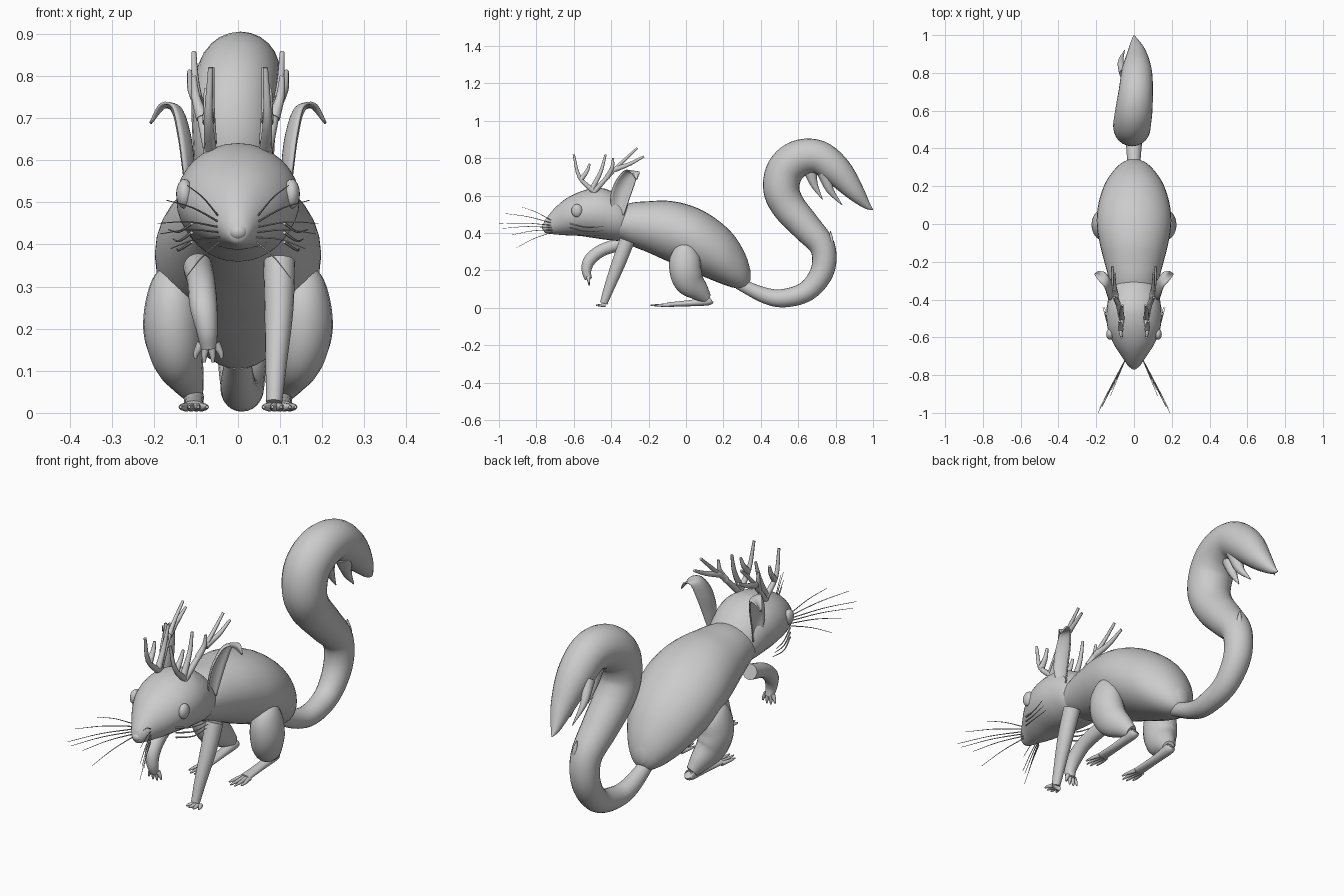
import bpy
import bmesh
from math import cos, sin, pi, radians
from mathutils import Vector

cube = bpy.data.objects.get("Cube")
if cube:
    bpy.data.objects.remove(cube, do_unlink=True)

grey = bpy.data.materials.new("plain_grey")
grey.use_nodes = True
grey.diffuse_color = (0.6, 0.6, 0.6, 1)
grey.node_tree.nodes["Principled BSDF"].inputs["Base Color"].default_value = grey.diffuse_color
parts = []


def finish(name, bm):
    """Turn a bmesh into a named object with the shared material."""
    bmesh.ops.recalc_face_normals(bm, faces=bm.faces)
    mesh = bpy.data.meshes.new(name)
    bm.to_mesh(mesh)
    bm.free()
    mesh.materials.append(grey)
    obj = bpy.data.objects.new(name, mesh)
    bpy.context.collection.objects.link(obj)
    parts.append(obj)
    return obj


def smooth_path(stations, steps):
    """Catmull-Rom interpolation of stations of any dimension."""
    p = [Vector(s) for s in stations]
    p = [p[0] * 2 - p[1]] + p + [p[-1] * 2 - p[-2]]
    out = []
    for a, b, c, d in zip(p, p[1:], p[2:], p[3:]):
        for k in range(steps):
            t = k / steps
            out.append((b * 2 + (c - a) * t + (a * 2 - b * 5 + c * 4 - d) * t ** 2
                        + (b * 3 - a - c * 3 + d) * t ** 3) / 2)
    return out + [p[-2]]


def skin(name, rings, closed):
    """Join rows of points with quads; closed rows also get end caps."""
    bm = bmesh.new()
    rows = [[bm.verts.new(v) for v in ring] for ring in rings]
    n = len(rows[0])
    for lower, upper in zip(rows, rows[1:]):
        for i in range(n if closed else n - 1):
            j = (i + 1) % n
            bm.faces.new((lower[i], lower[j], upper[j], upper[i]))
    if closed:
        bm.faces.new(rows[0])
        bm.faces.new(rows[-1])
    return finish(name, bm)


def loft(name, stations, side=1, sides=20, steps=5, upright=False):
    """Tube through (x, y, z, half width, half height); side=-1 mirrors it."""
    path = smooth_path(stations, steps)
    rings = []
    for i, s in enumerate(path):
        centre = s.to_3d() if len(s) == 3 else Vector(s[:3])
        ahead = Vector(path[min(i + 1, len(path) - 1)][:3])
        behind = Vector(path[max(i - 1, 0)][:3])
        tangent = Vector((0, 1, 0)) if upright else (ahead - behind).normalized()
        across = Vector((1, 0, 0))
        across = (across - tangent * across.dot(tangent)).normalized()
        up = tangent.cross(across)
        w, h = max(s[3], 0.0008), max(s[4], 0.0008)
        ring = []
        for k in range(sides):
            a = 2 * pi * k / sides
            v = centre + across * cos(a) * w + up * sin(a) * h
            ring.append((v.x * side, v.y, v.z))
        rings.append(ring)
    return skin(name, rings, True)


def spike(name, points, thick, side=1, tip=0.25, sides=10):
    """Tapering round tube, used for toes, antlers, whiskers and tufts."""
    last = len(points) - 1
    radii = [thick * (1 - (1 - tip) * i / last) for i in range(last + 1)]
    return loft(name, [(*p, r, r) for p, r in zip(points, radii)], side, sides, 4)


def ball(name, centre, scale):
    bm = bmesh.new()
    bmesh.ops.create_uvsphere(bm, u_segments=20, v_segments=12, radius=1)
    bmesh.ops.scale(bm, vec=scale, verts=bm.verts)
    bmesh.ops.translate(bm, vec=centre, verts=bm.verts)
    return finish(name, bm)


def trunk(name, profile):
    """Upright loft from (y, top, bottom, half width)."""
    return loft(name, [(0, y, (top + low) / 2, w, (top - low) / 2)
                       for y, top, low, w in profile], sides=32, upright=True)


def paw(name, wrist, direction, length, side):
    """Four splayed toes."""
    wrist, direction = Vector(wrist), Vector(direction)
    for i in range(4):
        splay = Vector(((i - 1.5) * 0.019, 0, 0))
        reach = length * (1 if i in (1, 2) else 0.8)
        spike(f"{name}_toe_{i + 1}", [wrist + splay * 0.6,
                                      wrist + splay + direction * reach * 0.6,
                                      wrist + splay * 1.1 + direction * reach],
              0.011, side, 0.3)


# Body and head
trunk("body", [(-.42, .52, .39, .1), (-.3, .56, .335, .13), (-.2, .57, .295, .157),
               (-.1, .573, .25, .182), (0, .555, .21, .197), (.1, .515, .165, .19),
               (.2, .445, .125, .16), (.27, .37, .105, .118), (.32, .28, .11, .07),
               (.345, .2, .15, .02)])
trunk("head", [(-.765, .44, .42, .01), (-.75, .475, .4, .032), (-.7, .535, .393, .066),
               (-.64, .585, .388, .105), (-.57, .62, .385, .135), (-.5, .638, .375, .146),
               (-.43, .636, .365, .142), (-.35, .595, .36, .125), (-.28, .53, .39, .08)])
ball("nose", (0, -.752, .43), (.022, .018, .019))

# Curled tail with tufts near its tip
tail = [(0, .28, .13, .03), (0, .42, .067, .042), (.01, .525, .052, .049),
        (.01, .65, .092, .055), (.01, .73, .2, .063), (.01, .73, .325, .068),
        (0, .645, .43, .08), (-.01, .55, .54, .09), (-.01, .51, .635, .097),
        (-.01, .53, .735, .1), (0, .605, .8, .098), (.01, .71, .805, .09),
        (.015, .81, .73, .08), (.015, .9, .625, .052), (.005, .965, .55, .022),
        (0, 1, .525, .002)]
loft("tail", [(x, y, z, r, r) for x, y, z, r in tail], sides=24)
spike("inner_tail_tuft", [(0, .66, .75), (0, .685, .66), (0, .73, .58)], .04, tip=.05)
spike("middle_tail_tuft", [(.03, .74, .72), (.03, .77, .63), (.02, .835, .55)], .04, tip=.05)
spike("outer_tail_tuft", [(-.05, .8, .73), (-.07, .86, .65), (-.05, .92, .56)], .03, tip=.05)
spike("lower_tail_tuft", [(.03, .76, .3), (.035, .775, .36), (.03, .772, .41)], .025, tip=.1)

ear_line = [(.11, -.36, .5, .03), (.115, -.355, .58, .05), (.125, -.33, .66, .053),
            (.145, -.295, .725, .04), (.18, -.275, .73, .025), (.21, -.265, .69, .002)]
antler_tines = {
    "beam": [(.065, -.5, .61), (.085, -.42, .7), (.1, -.34, .78), (.105, -.26, .855)],
    "rear_tine": [(.095, -.38, .74), (.11, -.3, .77), (.115, -.225, .81)],
    "upper_tine": [(.085, -.42, .7), (.1, -.395, .75), (.105, -.39, .8)],
    "brow_tine": [(.065, -.49, .62), (.07, -.57, .7), (.065, -.6, .82)],
    "inner_tine": [(.065, -.5, .64), (.066, -.455, .73), (.062, -.43, .82)],
    "small_tine": [(.07, -.56, .69), (.072, -.53, .73), (.075, -.515, .77)],
}
whisker_tips = [(.12, -.88, .54), (.17, -.97, .505), (.19, -1, .45),
                (.185, -.98, .425), (.16, -.93, .39), (.125, -.91, .32)]

for label, side in (("left", 1), ("right", -1)):
    # Eyes
    ball(label + "_eye", (side * .127, -.583, .52), (.02, .03, .035))

    # Cupped leaf-shaped ears with an outward-curling tip
    rows = []
    for x, y, z, w in smooth_path(ear_line, 5):
        rows.append([(side * (x + .5 * w * (v * v - .5)), y + v * w, z - .15 * v * w)
                     for v in (k / 5 - 1 for k in range(11))])
    ear = skin(label + "_ear", rows, False)
    ear.modifiers.new("thickness", "SOLIDIFY").thickness = 0.006

    # Antlers
    for tine, points in antler_tines.items():
        spike(f"{label}_antler_{tine}", points, .015, side, .4)

    # Whiskers and cheek hairs
    for i, tip in enumerate(whisker_tips):
        root = Vector((.045, -.715, .465 - .012 * i))
        tip = Vector(tip)
        middle = (root + tip) / 2 + Vector((0, 0, .008))
        spike(f"{label}_whisker_{i + 1}", [root, middle, tip], .0025, side, .4, 6)
    for i in range(3):
        z = .45 - .022 * i
        spike(f"{label}_cheek_hair_{i + 1}",
              [(.11, -.62, z), (.14, -.53, z - .02), (.165 - .01 * i, -.44, z - .015)],
              .004, side, .3, 6)

    # Hind legs
    loft(label + "_thigh", [(.15, 0, .345, .015, .02), (.152, -.002, .325, .045, .05),
                            (.155, -.005, .27, .063, .08), (.155, -.003, .2, .07, .085),
                            (.145, .02, .14, .062, .08), (.125, .07, .09, .045, .055),
                            (.108, .11, .05, .027, .03)], side)
    loft(label + "_hind_foot", [(.105, .135, .045, .014, .014), (.105, .12, .038, .024, .024),
                                (.105, .03, .026, .022, .017), (.105, -.1, .017, .026, .012)],
         side)
    paw(label + "_hind_foot", (.105, -.09, .014), (0, -1, 0), .1, side)

# Planted left foreleg and raised right foreleg
loft("left_foreleg", [(.098, -.315, .36, .038, .04), (.097, -.36, .24, .034, .037),
                      (.09, -.41, .11, .025, .028), (.086, -.44, .025, .019, .02)])
paw("left_forefoot", (.092, -.435, .014), (0, -1, 0), .045, 1)
loft("right_foreleg", [(.095, -.34, .345, .035, .035), (.087, -.45, .308, .033, .033),
                       (.082, -.515, .255, .033, .033), (.074, -.532, .2, .026, .026),
                       (.07, -.522, .155, .019, .019)], -1)
paw("right_forefoot", (.07, -.522, .165), (0, .1, -1), .045, -1)

# Smooth shading with crisp edges
for obj in parts:
    obj.select_set(True)
bpy.context.view_layer.objects.active = parts[0]
bpy.ops.object.shade_smooth_by_angle(angle=radians(40))
